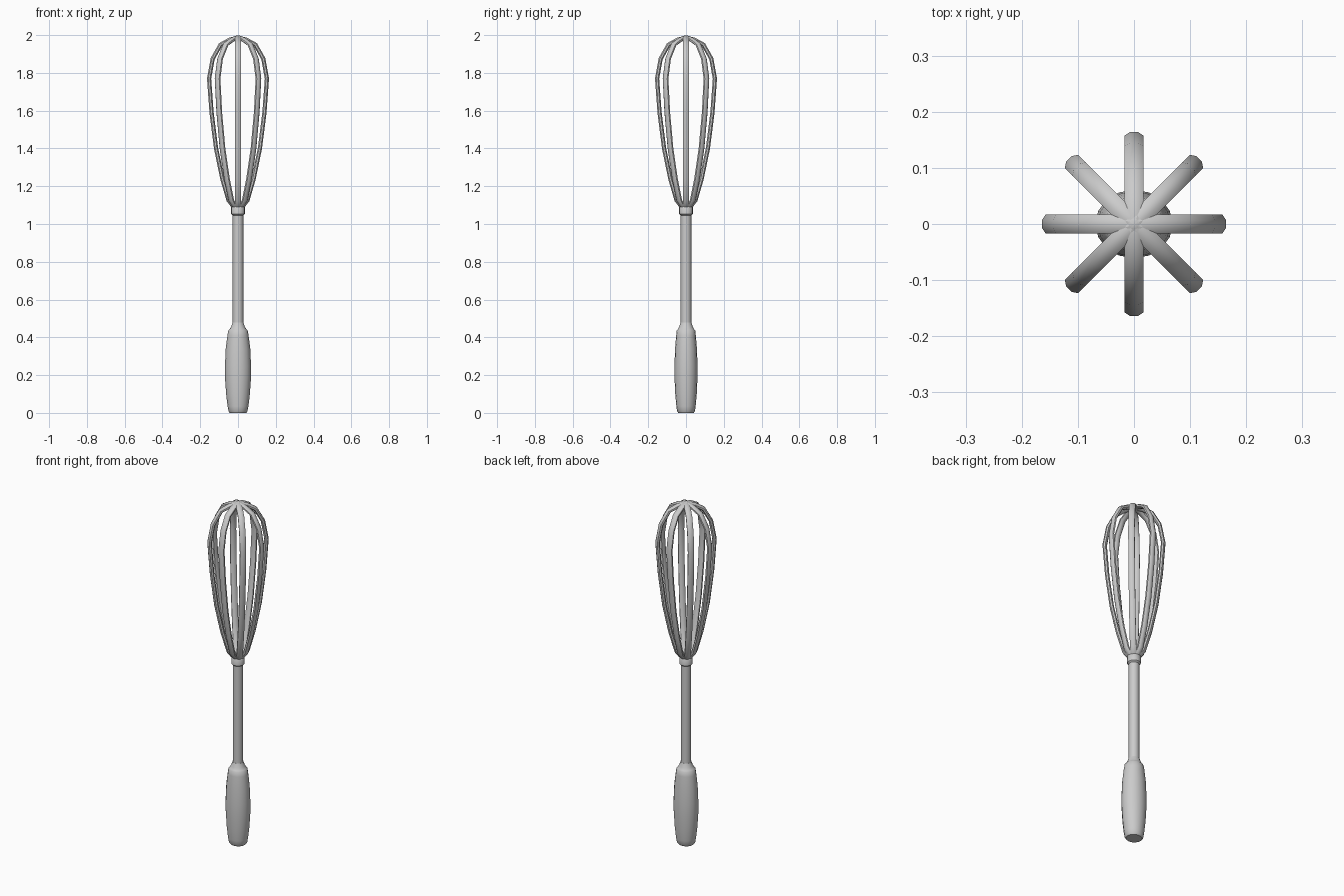
import bpy, bmesh
from math import sin, cos, pi
from mathutils import Vector, Matrix

if "Cube" in bpy.data.objects:
    bpy.data.objects.remove(bpy.data.objects["Cube"])


def loft(name, rings):
    """Skin a list of equal-length point rings and cap both ends."""
    bm = bmesh.new()
    loops = [[bm.verts.new(p) for p in ring] for ring in rings]
    n = len(loops[0])
    for a, b in zip(loops, loops[1:]):
        for i in range(n):
            j = (i + 1) % n
            bm.faces.new((a[i], a[j], b[j], b[i]))
    bm.faces.new(loops[0])
    bm.faces.new(loops[-1])
    bmesh.ops.recalc_face_normals(bm, faces=bm.faces)
    me = bpy.data.meshes.new(name)
    bm.to_mesh(me)
    bm.free()
    ob = bpy.data.objects.new(name, me)
    bpy.context.collection.objects.link(ob)
    bpy.ops.object.select_all(action='DESELECT')
    ob.select_set(True)
    bpy.context.view_layer.objects.active = ob
    bpy.ops.object.shade_smooth_by_angle(angle=0.7)
    return ob


def turned(name, profile, n=16):
    """Upright body from (half width x, half width y, z) stations."""
    return loft(name, [[(rx * cos(2 * pi * i / n), ry * sin(2 * pi * i / n), z)
                        for i in range(n)] for rx, ry, z in profile])


# Grip, slightly oval
turned("handle", [(0.044, 0.041, 0), (0.05, 0.047, 0.008), (0.055, 0.051, 0.035),
                  (0.063, 0.057, 0.10), (0.069, 0.061, 0.19), (0.069, 0.061, 0.25),
                  (0.065, 0.058, 0.34), (0.056, 0.052, 0.41), (0.051, 0.049, 0.437),
                  (0.046, 0.044, 0.442), (0.037, 0.037, 0.455), (0.029, 0.029, 0.478)])

# Shaft and collar
turned("shaft", [(0.028, 0.028, 0.45), (0.028, 0.028, 1.07)])
turned("collar", [(0.028, 0.028, 1.045), (0.036, 0.036, 1.052),
                  (0.036, 0.036, 1.09), (0.03, 0.03, 1.098)])

# Four closed wire loops crossing at the top, flattened cross-section
half = [(0.01, 1.08), (0.032, 1.103), (0.05, 1.125), (0.083, 1.24), (0.116, 1.40),
        (0.14, 1.59), (0.153, 1.77), (0.134, 1.875), (0.092, 1.95), (0.045, 1.975)]
path = [Vector((x, 0, z)) for x, z in half]
path += [Vector((0, 0, 1.988))] + [Vector((-x, 0, z)) for x, z in reversed(half)]
thick, wide, sides = 0.012, 0.018, 8
for k in range(4):
    turn = Matrix.Rotation(k * pi / 4, 3, 'Z')
    rings = []
    for i, p in enumerate(path):
        t = (path[min(i + 1, len(path) - 1)] - path[max(i - 1, 0)]).normalized()
        normal = Vector((t.z, 0, -t.x))
        rings.append([turn @ (p + normal * thick * cos(2 * pi * (s + .5) / sides)
                              + Vector((0, wide * sin(2 * pi * (s + .5) / sides), 0)))
                      for s in range(sides)])
    loft(f"wire_loop_{k + 1}", rings)
